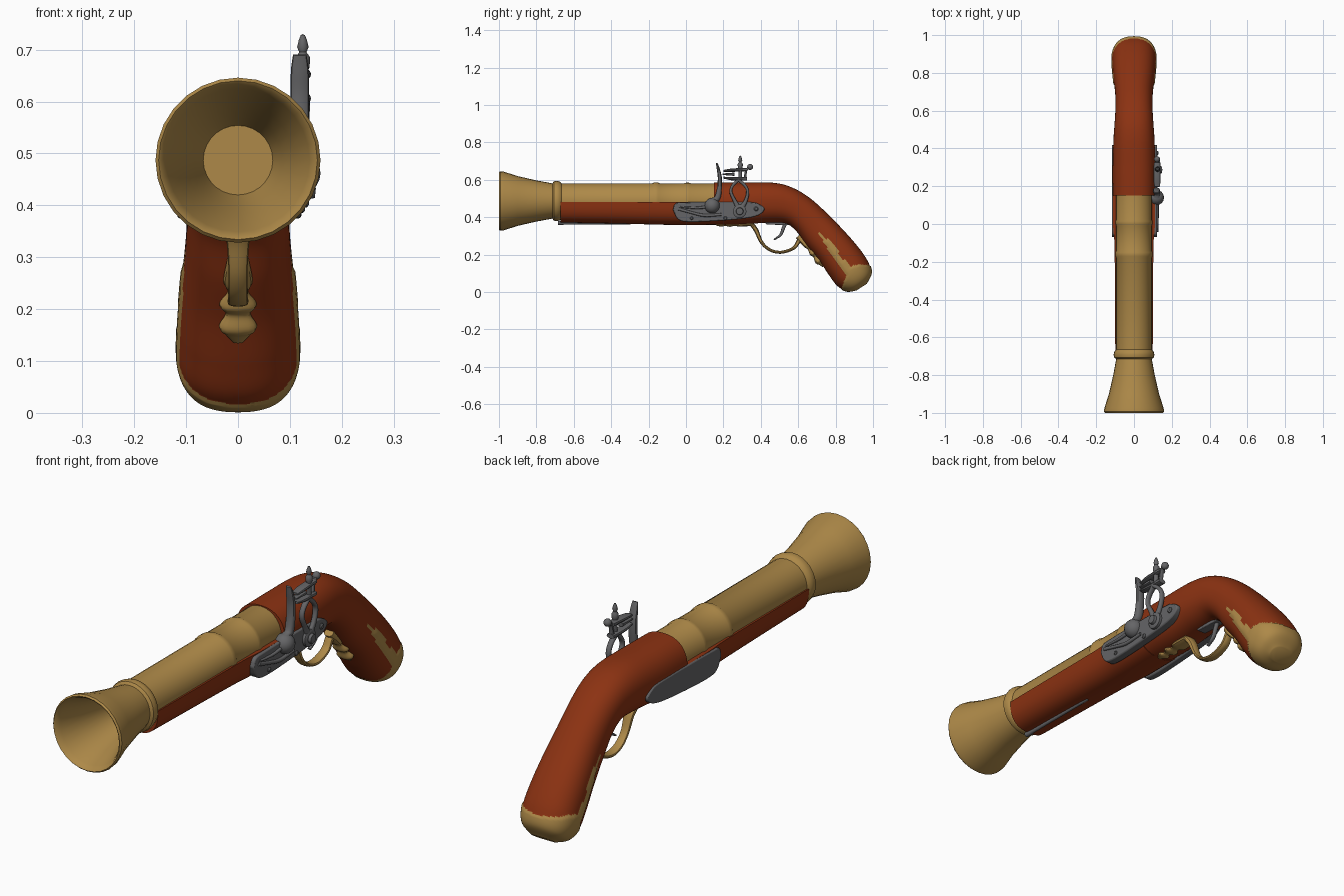
import bpy, bmesh, math
from mathutils import Vector

if "Cube" in bpy.data.objects:
    bpy.data.objects.remove(bpy.data.objects["Cube"])


def material(name, rgb):
    m = bpy.data.materials.new(name)
    m.diffuse_color = (*rgb, 1)
    m.use_nodes = True
    m.node_tree.nodes["Principled BSDF"].inputs["Base Color"].default_value = m.diffuse_color
    return m


BRASS = material("brass", (0.42, 0.25, 0.065))
WOOD = material("red_brown_wood", (0.26, 0.032, 0.006))
STEEL = material("grey_steel", (0.13, 0.13, 0.135))


def finish(bm, name, mats, angle=40):
    bmesh.ops.recalc_face_normals(bm, faces=bm.faces)
    me = bpy.data.meshes.new(name)
    bm.to_mesh(me)
    bm.free()
    for m in mats:
        me.materials.append(m)
    me.shade_smooth()
    me.set_sharp_from_angle(angle=math.radians(angle))
    ob = bpy.data.objects.new(name, me)
    bpy.context.collection.objects.link(ob)
    return ob


def skin(bm, rings):
    """Join closed rings of points with quads and cap both ends."""
    vs = [[bm.verts.new(p) for p in r] for r in rings]
    n = len(vs[0])
    for a, b in zip(vs, vs[1:]):
        for i in range(n):
            bm.faces.new((a[i], a[(i + 1) % n], b[(i + 1) % n], b[i]))
    bm.faces.new(vs[0])
    bm.faces.new(vs[-1])


def smooth_path(pts, steps):
    """Catmull-Rom interpolation of number tuples."""
    pts = [Vector(p) for p in pts]
    ext = [2 * pts[0] - pts[1]] + pts + [2 * pts[-1] - pts[-2]]
    out = []
    for a, b, c, d in zip(ext, ext[1:], ext[2:], ext[3:]):
        for k in range(steps):
            t = k / steps
            out.append(0.5 * (2 * b + (c - a) * t + (2 * a - 5 * b + 4 * c - d) * t * t
                              + (3 * b - a - 3 * c + d) * t ** 3))
    return out + [pts[-1]]


def power(v, e):
    return math.copysign(abs(v) ** e, v)


def loft(bm, stations, x0=0, n=16, e=1.0, half=False):
    """Stations: top y, top z, bottom y, bottom z, half width."""
    rings = []
    for ty, tz, by, bz, w in stations:
        top, bot = Vector((0, ty, tz)), Vector((0, by, bz))
        c, h = (top, top - bot) if half else ((top + bot) / 2, (top - bot) / 2)
        ring = []
        for i in range(n + (1 if half else 0)):
            a = math.pi + math.pi * i / n if half else 2 * math.pi * i / n
            ring.append(c + h * power(math.sin(a), e) + Vector((x0 + w * power(math.cos(a), e), 0, 0)))
        rings.append(ring)
    skin(bm, rings)


def ribbon(name, mat, x, pts, steps=6, n=12, e=0.8):
    """Bar swept in the side plane; pts: y, z, half thickness, half width."""
    path = smooth_path(pts, steps)
    st = []
    for i, (y, z, t, w) in enumerate(path):
        a, b = path[max(i - 1, 0)], path[min(i + 1, len(path) - 1)]
        d = Vector((b[0] - a[0], b[1] - a[1])).normalized()
        st.append((y - d.y * t, z + d.x * t, y + d.y * t, z - d.x * t, w))
    bm = bmesh.new()
    loft(bm, st, x, n, e)
    return finish(bm, name, [mat])


def lathe(name, mat, axis, origin, profile, n=24, angle=40):
    """Profile: radius, distance along the axis."""
    rings = []
    for r, d in profile:
        ring = []
        for i in range(n):
            a = 2 * math.pi * i / n
            u, v = r * math.cos(a), r * math.sin(a)
            p = {"x": (d, u, v), "y": (u, d, v), "z": (u, v, d)}[axis]
            ring.append(Vector(p) + Vector(origin))
        rings.append(ring)
    bm = bmesh.new()
    skin(bm, rings)
    bmesh.ops.remove_doubles(bm, verts=bm.verts, dist=1e-5)
    return finish(bm, name, [mat], angle)


def ball(name, mat, c, r):
    arc = [math.pi * i / 10 for i in range(11)]
    lathe(name, mat, "z", c, [(r * math.sin(a), -r * math.cos(a)) for a in arc], 16)


def plate(name, mat, outline, x0, x1):
    """Side outline extruded across x with a softened edge."""
    pts = smooth_path(outline + outline[:1], 4)[:-1]
    bm = bmesh.new()
    f = bm.faces.new([bm.verts.new((x0, y, z)) for y, z in pts])
    g = bmesh.ops.extrude_face_region(bm, geom=[f])["geom"]
    bmesh.ops.translate(bm, verts=[v for v in g if isinstance(v, bmesh.types.BMVert)], vec=(x1 - x0, 0, 0))
    ob = finish(bm, name, [mat])
    bev = ob.modifiers.new("soft_edge", "BEVEL")
    bev.width, bev.segments = 0.005, 2


# Barrel with flared, hollow muzzle and raised bands
lathe("barrel", BRASS, "y", (0, 0, 0.487), [
    (0, -.73), (.067, -.73), (.085, -.80), (.108, -.89), (.138, -.975), (.147, -.995),
    (.153, -1), (.159, -.993), (.157, -.975), (.133, -.9), (.110, -.8), (.098, -.735),
    (.094, -.715), (.105, -.707), (.108, -.692), (.104, -.675), (.094, -.665),
    (.094, -.18), (.099, -.17), (.099, -.15), (.094, -.14), (.094, -.01), (.098, 0),
    (.098, .015), (.094, .025), (.095, .2), (0, .2)], 28)

# Fore stock: trough under the barrel
bm = bmesh.new()
loft(bm, smooth_path([(-.67, .482, -.67, .372, .099), (-.4, .482, -.4, .367, .101),
                      (-.12, .482, -.12, .36, .103), (0, .482, 0, .358, .111),
                      (.16, .482, .16, .36, .112)], 5), n=24, e=.75, half=True)
finish(bm, "fore_stock", [WOOD])

# Rear stock and curved grip, with brass butt cap and side tongues
bm = bmesh.new()
loft(bm, smooth_path([
    (.15, .585, .15, .36, .112), (.30, .586, .28, .36, .113), (.46, .585, .42, .37, .109),
    (.56, .562, .53, .367, .102), (.655, .508, .59, .325, .098), (.75, .425, .645, .25, .100),
    (.85, .322, .71, .172, .109), (.925, .235, .765, .09, .115), (.972, .165, .81, .032, .114),
    (.99, .105, .86, .006, .093), (.965, .048, .91, .012, .05)], 11), n=72, e=.87)
bmesh.ops.recalc_face_normals(bm, faces=bm.faces)
CAP = [(.70, .335), (.78, .262), (.84, .178), (.88, .138), (.93, .148), (1.1, .135), (1.1, -.1),
       (.79, -.1), (.835, .03), (.855, .085), (.78, .19)]


def in_cap(y, z):
    inside = False
    for (y1, z1), (y2, z2) in zip(CAP, CAP[1:] + CAP[:1]):
        if (z1 > z) != (z2 > z) and y < y1 + (z - z1) * (y2 - y1) / (z2 - z1):
            inside = not inside
    return inside


for f in bm.faces:
    c = f.calc_center_median()
    f.material_index = int(in_cap(c.y, c.z))
bm.normal_update()
for v in [v for v in bm.verts if all(f.material_index for f in v.link_faces)]:
    v.co += v.normal * .004
finish(bm, "grip_and_butt_cap", [WOOD, BRASS], 60)

# Ramrod under the fore stock
lathe("ramrod", STEEL, "y", (0, 0, .37), [(0, -.685), (.011, -.685), (.011, -.66), (.009, -.65),
                                          (.009, -.30), (0, -.28)], 12)

# Trigger guard with front and rear tangs
ribbon("trigger_guard", BRASS, 0, [
    (.35, .365, .012, .03), (.375, .33, .012, .022), (.405, .265, .009, .018), (.45, .225, .008, .019),
    (.51, .213, .008, .02), (.575, .235, .009, .019), (.605, .275, .012, .018), (.625, .285, .016, .024)])
ribbon("guard_rear_tang", BRASS, 0, [
    (.60, .30, .016, .02), (.64, .255, .016, .028), (.66, .235, .012, .02), (.68, .21, .02, .036),
    (.692, .192, .012, .024), (.708, .168, .02, .037), (.72, .155, .013, .026), (.735, .138, .006, .01)])
ribbon("guard_front_tang", BRASS, 0, [
    (.16, .36, .004, .006), (.19, .359, .009, .026), (.21, .36, .006, .014), (.235, .359, .01, .032),
    (.26, .36, .006, .018), (.29, .36, .01, .034), (.36, .364, .01, .028)])

# Trigger and its plate
plate("trigger_plate", STEEL, [(.43, .362), (.55, .358), (.55, .37), (.43, .378)], -.02, .02)
ribbon("trigger", STEEL, 0, [(.535, .375, .01, .009), (.52, .34, .009, .009),
                             (.505, .305, .007, .009), (.47, .28, .004, .008)])

# Lock plate on the right, matching side plate on the left
OUTLINE = [(-.07, .44), (-.055, .474), (.0, .48), (.15, .482), (.34, .481), (.39, .47), (.42, .443),
           (.385, .41), (.30, .392), (.12, .378), (.0, .376), (-.045, .392)]
plate("lock_plate", STEEL, OUTLINE, .085, .122)
plate("left_side_plate", STEEL, OUTLINE, -.085, -.117)

# Raised lock details: spring, scroll and screws
ribbon("lock_spring", STEEL, .123, [(-.04, .445, .008, .006), (.03, .425, .007, .008),
                                    (.1, .41, .008, .009), (.19, .415, .007, .007)])
ribbon("spring_upper_leaf", STEEL, .123, [(-.03, .455, .004, .005), (.05, .45, .006, .008),
                                          (.11, .455, .008, .008)])
for i, (y, z, r) in enumerate([(.03, .395, .009), (.21, .395, .01), (.375, .445, .012)]):
    lathe(f"lock_screw_{i + 1}", STEEL, "x", (.115, y, z), [(0, 0), (r, 0), (r, .01), (r * .6, .014), (0, .014)], 12)

# Pan and frizzen
ball("pan", STEEL, (.118, .14, .462), .041)
ribbon("frizzen", STEEL, .119, [(.13, .488, .012, .018), (.165, .50, .016, .018), (.178, .55, .013, .018),
                                (.181, .61, .011, .018), (.172, .66, .008, .017), (.164, .69, .004, .013)])

# Hammer: pivot, open arms, jaws, clamp screw and spur
lathe("hammer_pivot", STEEL, "x", (.115, .287, .432),
      [(0, 0), (.036, 0), (.036, .018), (.03, .022), (.02, .022), (.018, .033), (0, .035)], 20)
ribbon("hammer_front_arm", STEEL, .127, [(.285, .44, .016, .01), (.262, .485, .01, .01),
                                         (.24, .535, .008, .011), (.25, .57, .008, .011), (.28, .6, .009, .012)])
ribbon("hammer_rear_arm", STEEL, .127, [(.29, .44, .016, .01), (.318, .485, .01, .01),
                                        (.33, .535, .008, .011), (.315, .57, .008, .011), (.28, .6, .009, .012)])
ribbon("lower_jaw", STEEL, .122, [(.20, .612, .005, .016), (.25, .606, .009, .019), (.325, .605, .009, .017)])
ribbon("upper_jaw", STEEL, .122, [(.20, .648, .005, .016), (.25, .652, .009, .019), (.325, .655, .009, .017)])
ribbon("flint", STEEL, .122, [(.195, .63, .004, .014), (.26, .63, .009, .014)], 3)
lathe("clamp_screw", STEEL, "z", (.125, .29, 0),
      [(0, .59), (.01, .59), (.01, .66), (.013, .668), (.014, .685), (.007, .695), (.011, .705),
       (.008, .718), (.004, .728), (0, .73)], 12)
ribbon("hammer_spur", STEEL, .122, [(.315, .60, .008, .011), (.318, .63, .006, .01),
                                    (.325, .655, .006, .01), (.342, .67, .007, .012)])
ball("spur_curl", STEEL, (.122, .343, .669), .016)
